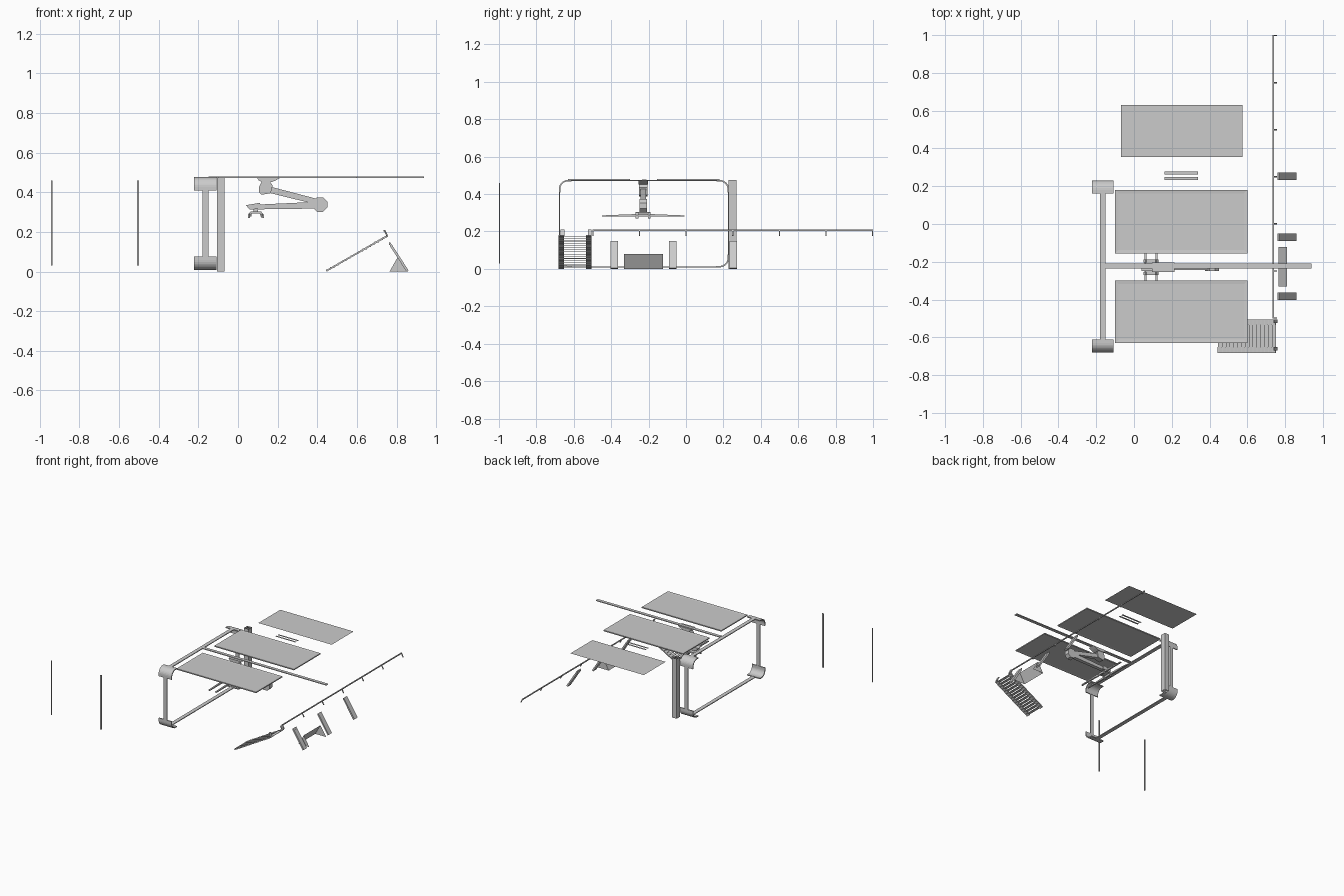
import bpy, bmesh
from math import sin, cos, pi, atan2
from mathutils import Vector

if "Cube" in bpy.data.objects:
    bpy.data.objects.remove(bpy.data.objects["Cube"])


def mesh(name, verts, faces):
    me = bpy.data.meshes.new(name)
    me.from_pydata(verts, [], faces)
    me.update()
    ob = bpy.data.objects.new(name, me)
    bpy.context.collection.objects.link(ob)
    return ob


def prism(name, pts, a, b, axis='y', caps=True):
    """Extrude a closed profile between a and b along an axis."""
    put = {'x': lambda p, t: (t, p[0], p[1]),
           'y': lambda p, t: (p[0], t, p[1]),
           'z': lambda p, t: (p[0], p[1], t)}[axis]
    n = len(pts)
    v = [put(p, a) for p in pts] + [put(p, b) for p in pts]
    f = [(i, (i + 1) % n, n + (i + 1) % n, n + i) for i in range(n)]
    if caps:
        f += [tuple(range(n))[::-1], tuple(range(n, 2 * n))]
    ob = mesh(name, v, f)
    bm = bmesh.new()
    bm.from_mesh(ob.data)
    bmesh.ops.recalc_face_normals(bm, faces=bm.faces)
    bm.to_mesh(ob.data)
    bm.free()
    return ob


def box(name, x0, x1, y0, y1, z0, z1, caps=True):
    return prism(name, [(x0, y0), (x1, y0), (x1, y1), (x0, y1)], z0, z1, 'z', caps)


def sheet(name, x0, x1, y0, y1, z):
    return mesh(name, [(x0, y0, z), (x1, y0, z), (x1, y1, z), (x0, y1, z)], [(0, 1, 2, 3)])


def limb(name, p, q, wp, wq, y0, y1):
    """Tapered link in the xz plane."""
    p, q = Vector(p), Vector(q)
    d = (q - p).normalized()
    n = Vector((-d.y, d.x))
    return prism(name, [p + n * wp, q + n * wq, q - n * wq, p - n * wp], y0, y1)


def ngon(cx, cz, r, n):
    return [(cx + r * cos(2 * pi * (i + .5) / n), cz + r * sin(2 * pi * (i + .5) / n)) for i in range(n)]


# Upright frame: four flat bars
Y0, Y1, Z0, Z1, T = -0.68, 0.23, 0.008, 0.476, 0.006
for nm, z in (("frame_bottom_bar", Z0), ("frame_top_bar", Z1 - T)):
    box(nm, -0.18, -0.15, Y0 + .06, Y1 - .06, z, z + T)
for nm, y in (("frame_front_bar", Y0), ("frame_back_bar", Y1 - T)):
    box(nm, -0.18, -0.15, y, y + T, Z0 + .06, Z1 - .06)

# Frame corners: wide curved brackets
for sy, cy in ((-1, Y0), (1, Y1)):
    for sz, cz in ((-1, Z0), (1, Z1)):
        R, L = 0.05, 0.068
        arc = [pi / 2 * i / 8 for i in range(9)]
        outer = [(0, L)] + [(R - R * cos(a), R - R * sin(a)) for a in arc] + [(L, 0)]
        r = R - .008
        inner = [(.008, L)] + [(R - r * cos(a), R - r * sin(a)) for a in arc] + [(L, .008)]
        prof = [(cy - sy * u, cz - sz * w) for u, w in outer + inner[::-1]]
        ob = prism("frame_corner", prof, -0.222, -0.108, 'x')

# Back post, open at both ends
box("back_post", -0.107, -0.067, 0.228, 0.27, 0, 0.475, False)
box("post_insert", -0.094, -0.08, 0.24, 0.258, 0, 0.475, False)

# Two slender uprights at the front left
box("outer_upright", -0.944, -0.936, -1.0, -0.997, 0.03, 0.46, False)
box("inner_upright", -0.511, -0.499, -1.0, -0.994, 0.03, 0.46, False)

# Overhead beam
box("overhead_beam", -0.15, 0.94, -0.235, -0.21, 0.473, 0.479)

# Framed overhead panels
for nm, ya, yb in (("front_panel", -0.63, -0.30), ("back_panel", -0.155, 0.18)):
    ob = box(nm, -0.10, 0.60, ya, yb, 0.473, 0.481)
    bm = bmesh.new()
    bm.from_mesh(ob.data)
    for s in (1, -1):
        top = [f for f in bm.faces if f.normal.z * s > .9 and f.calc_area() > .1]
        bmesh.ops.inset_region(bm, faces=top, thickness=.025, depth=0)
        bmesh.ops.translate(bm, verts=top[0].verts, vec=(0, 0, -.002 * s))
    bm.to_mesh(ob.data)
    bm.free()

# Loose flat sheet and two strips
sheet("rear_sheet", -0.07, 0.575, 0.355, 0.63, 0.475)
for y in (0.233, 0.262):
    sheet("flat_strip", 0.162, 0.34, y, y + .016, 0.477)

# Hanging arm: mount, shoulder, links, elbow, wrist
C = -0.229
prism("arm_mount", [(.095, .474), (.215, .474), (.19, .46), (.17, .452), (.12, .452), (.105, .46)], C - .026, C + .026)
prism("arm_shoulder", [(.12, .455), (.16, .455), (.175, .435), (.165, .395), (.12, .388), (.105, .4), (.107, .43)],
      C - .022, C + .022)
limb("upper_link", (.14, .418), (.40, .352), .016, .014, C - .014, C + .014)
prism("arm_elbow", ngon(.414, .338, .04, 8), C - .02, C + .02)
limb("lower_link", (.10, .326), (.40, .335), .012, .017, C - .014, C + .014)
prism("arm_wrist", [(.04, .335), (.11, .347), (.12, .318), (.06, .312)], C - .02, C + .02)
box("wrist_stem", .078, .10, C - .012, C + .012, .298, .318)

# Gripper: curved clip with two long tapered fingers
clip = [(.05, .27), (.05, .288), (.065, .304), (.115, .304), (.13, .288), (.13, .27),
        (.12, .27), (.118, .283), (.107, .293), (.073, .293), (.062, .283), (.06, .27)]
for y in (C - .04, C + .026):
    prism("gripper_clip", clip, y, y + .014)
box("gripper_plate", .062, .118, C - .04, C + .04, .296, .303)
for x in (.055, .113):
    prism("gripper_finger", [(C - .22, .279), (C + .22, .279), (C + .22, .286), (C + .04, .293),
                             (C - .04, .293), (C - .22, .286)], x, x + .012, 'x')

# Stepped ramp: side rails and treads
A, B = (0.445, 0.003), (0.75, 0.178)
for y in (-0.682, -0.535):
    limb("ramp_rail", A, B, .004, .004, y, y + .03)
N = 15
for i in range(N):
    x = A[0] + (B[0] - A[0]) * (i + .3) / N
    z = A[1] + (B[1] - A[1]) * (i + .3) / N
    box("ramp_tread", x - .006, x + .016, -0.68, -0.508, z + .001, z + .004)
for y in (-0.67, -0.525):
    limb("ramp_hook", (.74, .21), (.756, .176), .003, .003, y, y + .02)

# Long rail with slanted hooks
box("long_rail", 0.734, 0.742, -0.5, 1.0, 0.203, 0.21)
for i in range(7):
    y = -0.497 + .249 * i
    limb("rail_hook", (.738, .208), (.754, .178), .003, .003, y - .003, y + .003)

# Leaning strips on the right
for y in (-0.403, -0.09, 0.232):
    limb("leaning_strip", (.856, .002), (.77, .135), .006, .006, y, y + .04)
    prism("strip_cap", [(.763, .133), (.775, .138), (.767, .15), (.761, .146)], y, y + .04)

# Wedge, open on the right side
W = [(.765, 0), (.81, .08), (.86, 0)]
ya, yb = -0.332, -0.122
mesh("wedge", [(x, y, z) for y in (ya, yb) for x, z in W],
     [(0, 1, 4, 3), (0, 2, 1), (3, 4, 5)])
